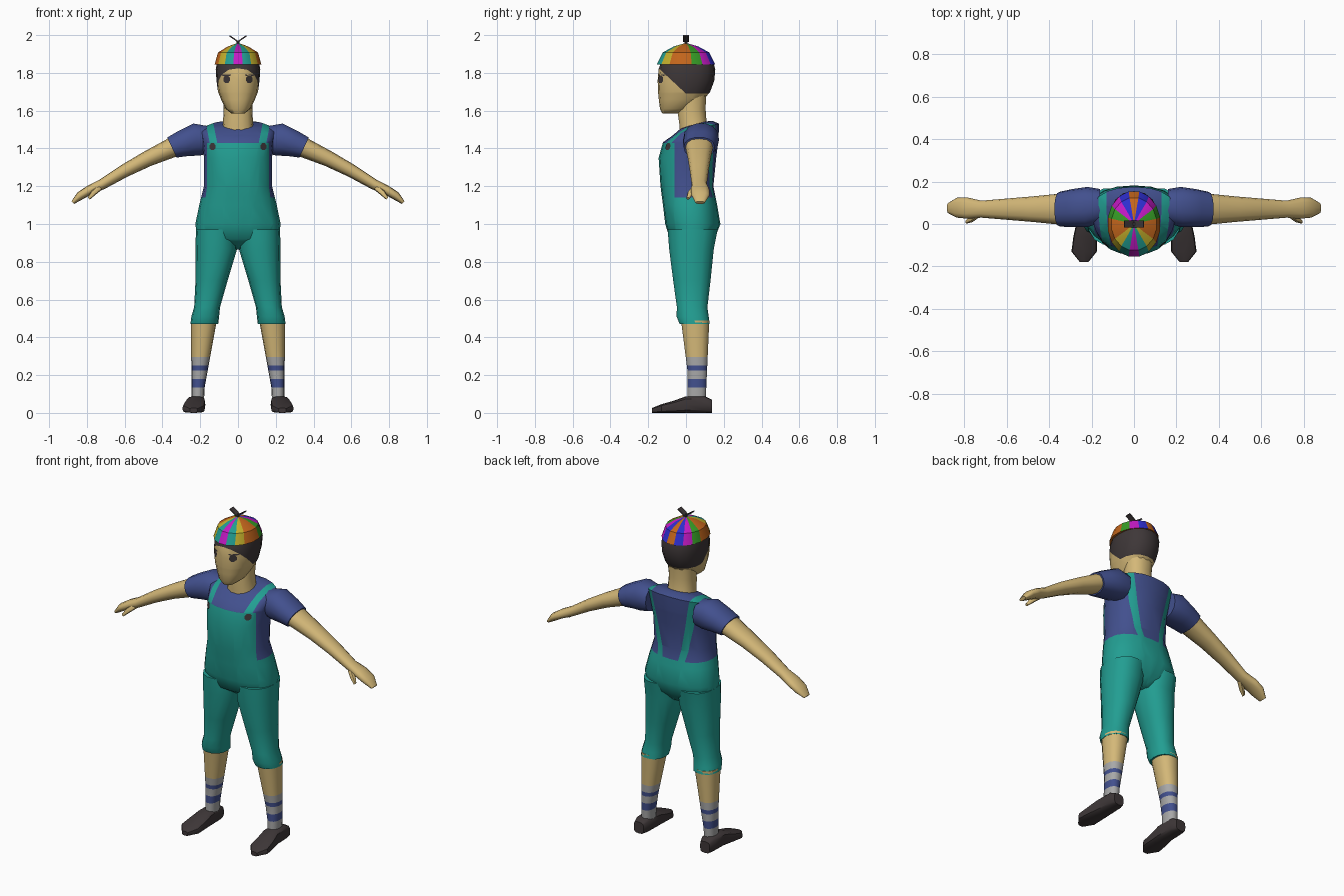
import bpy, bmesh, math
from mathutils import Vector
from mathutils.bvhtree import BVHTree

if "Cube" in bpy.data.objects:
    bpy.data.objects.remove(bpy.data.objects["Cube"])

# Palette (0-255 display values, converted to linear)
PALETTE = {"skin": (212, 184, 120), "teal": (34, 158, 146), "navy": (66, 80, 142),
           "light_grey": (168, 168, 168), "dark_brown": (62, 55, 56), "orange": (196, 102, 28),
           "yellow": (196, 176, 44), "magenta": (196, 26, 196), "green": (54, 156, 38),
           "blue": (46, 46, 206)}
NAMES = list(PALETTE)
MATS = []
for key, rgb in PALETTE.items():
    m = bpy.data.materials.new(key)
    lin = [(c / 255 / 12.92) if c < 10 else ((c / 255 + 0.055) / 1.055) ** 2.4 for c in rgb]
    m.diffuse_color = (*lin, 1)
    m.use_nodes = True
    m.node_tree.nodes["Principled BSDF"].inputs["Base Color"].default_value = m.diffuse_color
    MATS.append(m)


def finish(name, bm, color, mirror=False, angle=40):
    """Colour the faces by rule, make the object, mirror and smooth it."""
    bmesh.ops.recalc_face_normals(bm, faces=bm.faces)
    for f in bm.faces:
        f.material_index = NAMES.index(color(f.calc_center_median()) if callable(color) else color)
    me = bpy.data.meshes.new(name)
    bm.to_mesh(me)
    bm.free()
    for m in MATS:
        me.materials.append(m)
    ob = bpy.data.objects.new(name, me)
    bpy.context.collection.objects.link(ob)
    bpy.ops.object.select_all(action='DESELECT')
    ob.select_set(True)
    bpy.context.view_layer.objects.active = ob
    bpy.ops.object.shade_smooth_by_angle(angle=math.radians(angle))
    if mirror:
        mod = ob.modifiers.new("mirror", 'MIRROR')
        mod.use_mirror_merge = False
    return ob


def loft(name, rings, color, n=16, p=2.3, off=0.0, cuts=(), mirror=False, angle=40):
    """Skin a row of rounded rings, each given as (centre, half axis u, half axis v)."""
    bm = bmesh.new()
    loops = []
    for c, u, v in rings:
        loop = []
        for i in range(n):
            t = (i + off) * 2 * math.pi / n
            a, b = math.cos(t), math.sin(t)
            a = math.copysign(abs(a) ** (2 / p), a)
            b = math.copysign(abs(b) ** (2 / p), b)
            loop.append(bm.verts.new(Vector(c) + a * Vector(u) + b * Vector(v)))
        loops.append(loop)
    for l0, l1 in zip(loops, loops[1:]):
        for i in range(n):
            j = (i + 1) % n
            bm.faces.new((l0[i], l0[j], l1[j], l1[i]))
    bm.faces.new(loops[0])
    bm.faces.new(loops[-1])
    for co, no in cuts:
        bmesh.ops.bisect_plane(bm, geom=bm.verts[:] + bm.edges[:] + bm.faces[:], dist=1e-5,
                               plane_co=co, plane_no=no)
    return finish(name, bm, color, mirror, angle)


def level(z, x0, x1, y0, y1, tilt=0.0):
    """Upright body section from its extents; tilt raises the back."""
    hy = (y1 - y0) / 2
    return ((x0 + x1) / 2, (y0 + y1) / 2, z), ((x1 - x0) / 2, 0, 0), (0, hy, hy * tilt)


def limb(x, y, z, deg, hy, hz):
    """Arm section, square to a direction sloping down by deg."""
    a = math.radians(deg)
    return (x, y, z), (0, hy, 0), (hz * math.sin(a), 0, hz * math.cos(a))


def plate(name, target, x, z, rx, rz, color):
    """Thin rounded plate laid on the front of a part."""
    tree = BVHTree.FromObject(target, bpy.context.evaluated_depsgraph_get())
    bm = bmesh.new()
    vs = []
    for i in range(8):
        t = (i + 0.5) * math.pi / 4
        px, pz = x + rx * math.cos(t), z + rz * math.sin(t)
        hit = tree.ray_cast(Vector((px, -1, pz)), Vector((0, 1, 0)))[0]
        if hit:
            vs.append(bm.verts.new(hit + Vector((0, -0.005, 0))))
    bm.faces.new(vs)
    ob = finish(name, bm, color, mirror=True)
    return ob


# Torso: shirt, bib and straps
def torso_color(c):
    strap = abs(abs(c.x) - (0.15 - 0.2 * (1.53 - c.z))) < 0.02
    if c.z < 1.14 or (c.z < 1.43 and c.y < -0.06) or strap:
        return "teal"
    return "navy"


straps = [((s * x, 0, 1.53), (s, 0, -0.2)) for s in (1, -1) for x in (0.13, 0.17)]
torso = loft("torso", [level(z, -h, h, a, b, t) for z, h, a, b, t in (
    (0.865, 0.06, 0.0, 0.10, 0), (0.92, 0.215, -0.085, 0.15, 0), (1.0, 0.226, -0.11, 0.182, 0),
    (1.1, 0.205, -0.122, 0.165, 0), (1.2, 0.18, -0.135, 0.145, 0), (1.35, 0.18, -0.145, 0.16, 0),
    (1.44, 0.19, -0.122, 0.172, 0.05), (1.5, 0.2, -0.07, 0.175, 0.25),
    (1.525, 0.14, -0.03, 0.14, 0.25), (1.53, 0.06, 0.0, 0.1, 0.25))], torso_color, n=20,
    cuts=[((0, 0, 1.14), (0, 0, 1)), ((0, 0, 1.43), (0, 0, 1)), ((0, -0.06, 0), (0, 1, 0))] + straps,
    angle=50)
plate("bib_button", torso, 0.135, 1.41, 0.017, 0.02, "dark_brown")

# Trouser legs, calves with striped socks, shoes
loft("trouser_leg", [level(*r) for r in (
    (0.97, 0.01, 0.222, -0.10, 0.17), (0.87, 0.004, 0.226, -0.092, 0.15),
    (0.7, 0.055, 0.225, -0.07, 0.132), (0.56, 0.095, 0.232, -0.05, 0.115),
    (0.51, 0.1, 0.247, -0.052, 0.122), (0.47, 0.105, 0.252, -0.035, 0.127))],
    "teal", n=14, mirror=True, angle=50)


def calf_color(c):
    if c.z > 0.295:
        return "skin"
    return "navy" if 0.225 < c.z < 0.25 or 0.135 < c.z < 0.18 else "light_grey"


calf = []
for z in (0.49, 0.4, 0.295, 0.25, 0.225, 0.18, 0.135, 0.06):
    k = (0.49 - z) / 0.43
    calf.append(level(z, 0.112 + 0.068 * min(1, k * 1.15), 0.25 - 0.005 * k,
                      -0.028 + 0.035 * min(1, k * 1.6), 0.125 - 0.02 * k))
loft("calf_and_sock", calf, calf_color, n=14, mirror=True)

loft("shoe", [((x, y, h / 2), (w, 0, 0), (0, 0, h / 2)) for y, x, w, h in (
    (0.138, 0.225, 0.033, 0.07), (0.10, 0.223, 0.046, 0.088), (0.0, 0.223, 0.05, 0.088),
    (-0.06, 0.23, 0.056, 0.066), (-0.13, 0.235, 0.06, 0.046), (-0.18, 0.235, 0.02, 0.026))],
    "dark_brown", n=12, p=3.5, mirror=True)

# Sleeves, arms, hands
loft("sleeve", [limb(*r) for r in (
    (0.16, 0.085, 1.445, 0, 0.08, 0.075), (0.22, 0.08, 1.447, 10, 0.095, 0.088),
    (0.29, 0.075, 1.425, 25, 0.09, 0.073), (0.35, 0.07, 1.405, 25, 0.082, 0.06))],
    "navy", n=14, mirror=True, angle=50)
loft("arm_and_hand", [limb(*r) for r in (
    (0.33, 0.07, 1.413, 25, 0.075, 0.054), (0.48, 0.07, 1.345, 27, 0.06, 0.042),
    (0.6, 0.07, 1.282, 27, 0.05, 0.035), (0.72, 0.07, 1.21, 27, 0.04, 0.028),
    (0.785, 0.075, 1.18, 33, 0.05, 0.025), (0.835, 0.077, 1.15, 38, 0.047, 0.023),
    (0.875, 0.075, 1.113, 45, 0.025, 0.01))], "skin", n=12, mirror=True, angle=50)
loft("thumb", [limb(*r) for r in (
    (0.73, 0.05, 1.195, 40, 0.018, 0.016), (0.765, 0.025, 1.165, 45, 0.017, 0.015),
    (0.79, 0.01, 1.135, 45, 0.008, 0.008))], "skin", n=8, mirror=True, angle=50)


# Neck and head with hair
def head_color(c):
    return "dark_brown" if c.z > 1.69 and c.z > 1.69 - 0.93 * c.y else "skin"


loft("neck", [level(z, -h, h, a, b, 0.2) for z, h, a, b in (
    (1.48, 0.09, -0.04, 0.12), (1.53, 0.08, -0.035, 0.11), (1.6, 0.076, -0.045, 0.105),
    (1.68, 0.08, -0.03, 0.11))], "skin", n=14)
head = loft("head", [level(z, -h, h, a, b) for z, h, a, b in (
    (1.585, 0.035, -0.125, -0.04), (1.61, 0.066, -0.138, 0.03), (1.66, 0.09, -0.144, 0.095),
    (1.7, 0.106, -0.148, 0.128), (1.76, 0.114, -0.15, 0.15), (1.82, 0.118, -0.145, 0.155),
    (1.86, 0.11, -0.13, 0.143))], head_color, n=16,
    cuts=[((0, 0, 1.69), (0, 0, 1)), ((0, 0, 1.69), (0, 0.93, 1))], angle=50)
plate("eye", head, 0.06, 1.766, 0.019, 0.022, "dark_brown")
plate("eyebrow", head, 0.062, 1.788, 0.028, 0.005, "dark_brown")

# Cap with coloured wedges, front to back
WEDGES = ["magenta", "teal", "yellow", "orange", "orange", "green", "magenta", "blue", "orange"]


def cap_color(c):
    return WEDGES[round(math.atan2(abs(c.x) / 0.125, -c.y / 0.155) / (math.pi / 8))]


loft("cap", [level(z, -h, h, -d, d) for z, h, d in (
    (1.845, 0.126, 0.157), (1.908, 0.108, 0.126), (1.94, 0.055, 0.066), (1.957, 0.006, 0.006))],
    cap_color, p=2, off=0.5, angle=25)

# Propeller on the cap
loft("propeller_post", [level(z, -0.008, 0.008, -0.008, 0.008) for z in (1.945, 1.972)],
     "dark_brown", n=8, p=2)
loft("propeller_blade", [limb(x, 0, z, d, 0.024, 0.005) for x, z, d in (
    (0.0, 1.965, -40), (0.025, 1.983, -40), (0.045, 1.996, -20))],
    "dark_brown", n=4, p=2, off=0.5, mirror=True)
